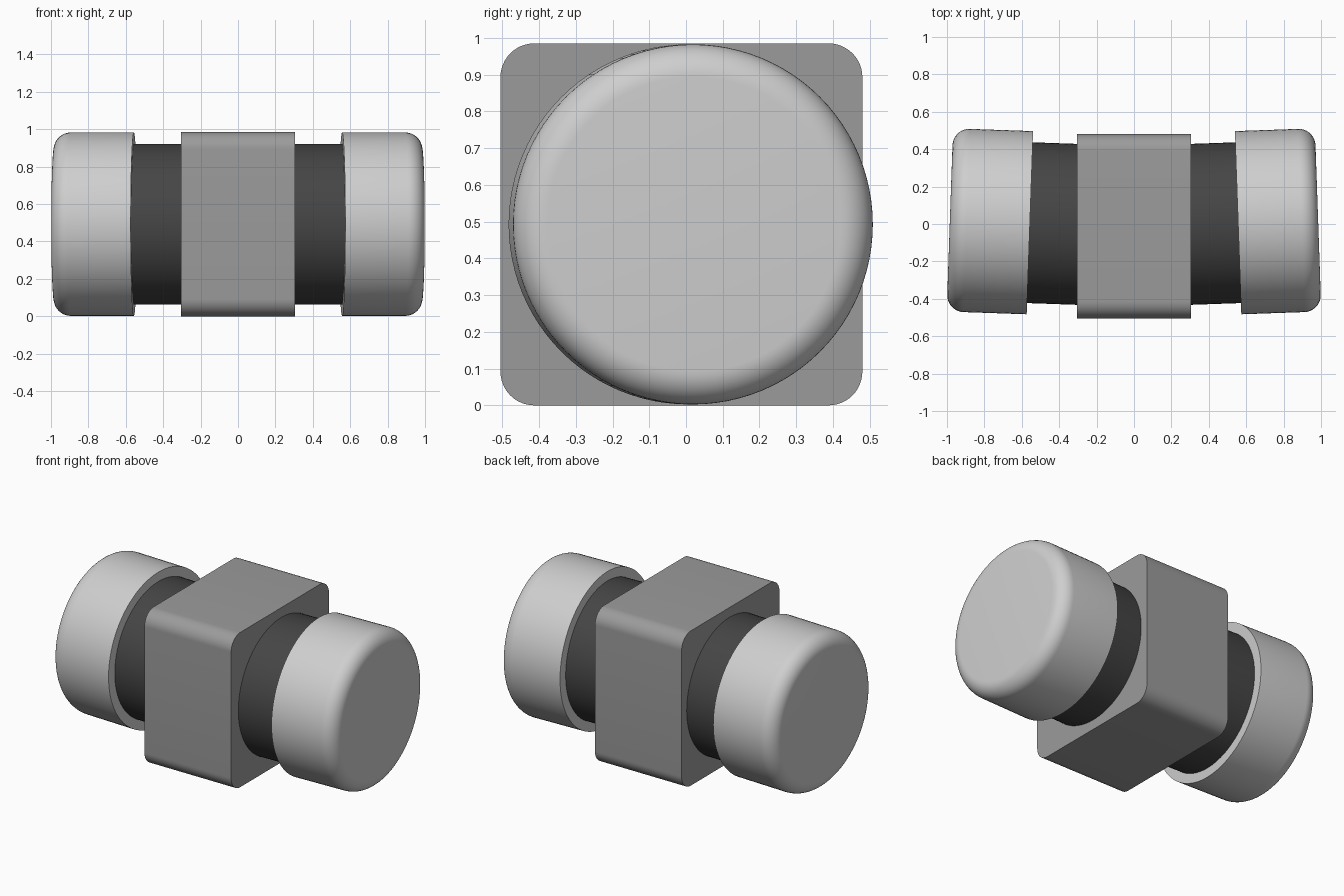
import bpy, bmesh, math
from mathutils import Matrix, Vector

cube = bpy.data.objects.get("Cube")
if cube:
    bpy.data.objects.remove(cube, do_unlink=True)

CENTRE = Vector((0, -0.0125, 0.4925))   # middle of the body
TILT = math.radians(2)                  # each end leans slightly to the back


def material(name, value):
    m = bpy.data.materials.new(name)
    m.use_nodes = True
    colour = (value, value, value, 1)
    m.diffuse_color = colour
    bsdf = m.node_tree.nodes["Principled BSDF"]
    bsdf.inputs["Base Color"].default_value = colour
    bsdf.inputs["Roughness"].default_value = 0.6
    return m


light_grey = material("light grey", 0.62)
mid_grey = material("mid grey", 0.33)
dark_grey = material("dark grey", 0.06)


def finish(name, bm, mat, matrix):
    bmesh.ops.recalc_face_normals(bm, faces=bm.faces)
    mesh = bpy.data.meshes.new(name)
    bm.to_mesh(mesh)
    bm.free()
    mesh.transform(matrix)
    mesh.materials.append(mat)
    obj = bpy.data.objects.new(name, mesh)
    bpy.context.collection.objects.link(obj)
    bpy.ops.object.select_all(action='DESELECT')
    obj.select_set(True)
    bpy.context.view_layer.objects.active = obj
    bpy.ops.object.shade_smooth_by_angle(angle=math.radians(30))
    return obj


def lathe(name, profile, mat, matrix, segments=96):
    """Turn (x, radius) points around the x axis and close both ends."""
    bm = bmesh.new()
    rings = []
    for x, r in profile:
        rings.append([bm.verts.new((x, r * math.cos(a), r * math.sin(a)))
                      for a in (2 * math.pi * i / segments for i in range(segments))])
    for a, b in zip(rings, rings[1:]):
        for i in range(segments):
            j = (i + 1) % segments
            bm.faces.new((a[i], a[j], b[j], b[i]))
    bm.faces.new(rings[0])
    bm.faces.new(rings[-1])
    return finish(name, bm, mat, matrix)


# Square body with the four lengthwise edges rounded
bm = bmesh.new()
bmesh.ops.create_cube(bm, size=1, matrix=Matrix.Diagonal((0.61, 0.985, 0.985, 1)))
long_edges = [e for e in bm.edges if abs(e.verts[0].co.x - e.verts[1].co.x) > 0.1]
bmesh.ops.bevel(bm, geom=long_edges, offset=0.092, segments=12, profile=0.5,
                affect='EDGES', clamp_overlap=True)
finish("body_block", bm, mid_grey, Matrix.Translation(CENTRE))

# Cap profile: sharp inner rim, rounded outer rim
R, INNER, OUTER, FILLET = 0.49, 0.557, 0.985, 0.09
cap_profile = [(INNER, R)]
for i in range(11):
    a = math.pi / 2 * i / 10
    cap_profile.append((OUTER - FILLET + FILLET * math.sin(a),
                        R - FILLET + FILLET * math.cos(a)))

# Tilted neck and cap on each side
for side, angle in (("left", TILT), ("right", math.pi - TILT)):
    place = Matrix.Translation(CENTRE) @ Matrix.Rotation(angle, 4, 'Z')
    lathe(side + "_neck", [(0.27, 0.43), (0.6, 0.43)], dark_grey, place)
    lathe(side + "_cap", cap_profile, light_grey, place)
